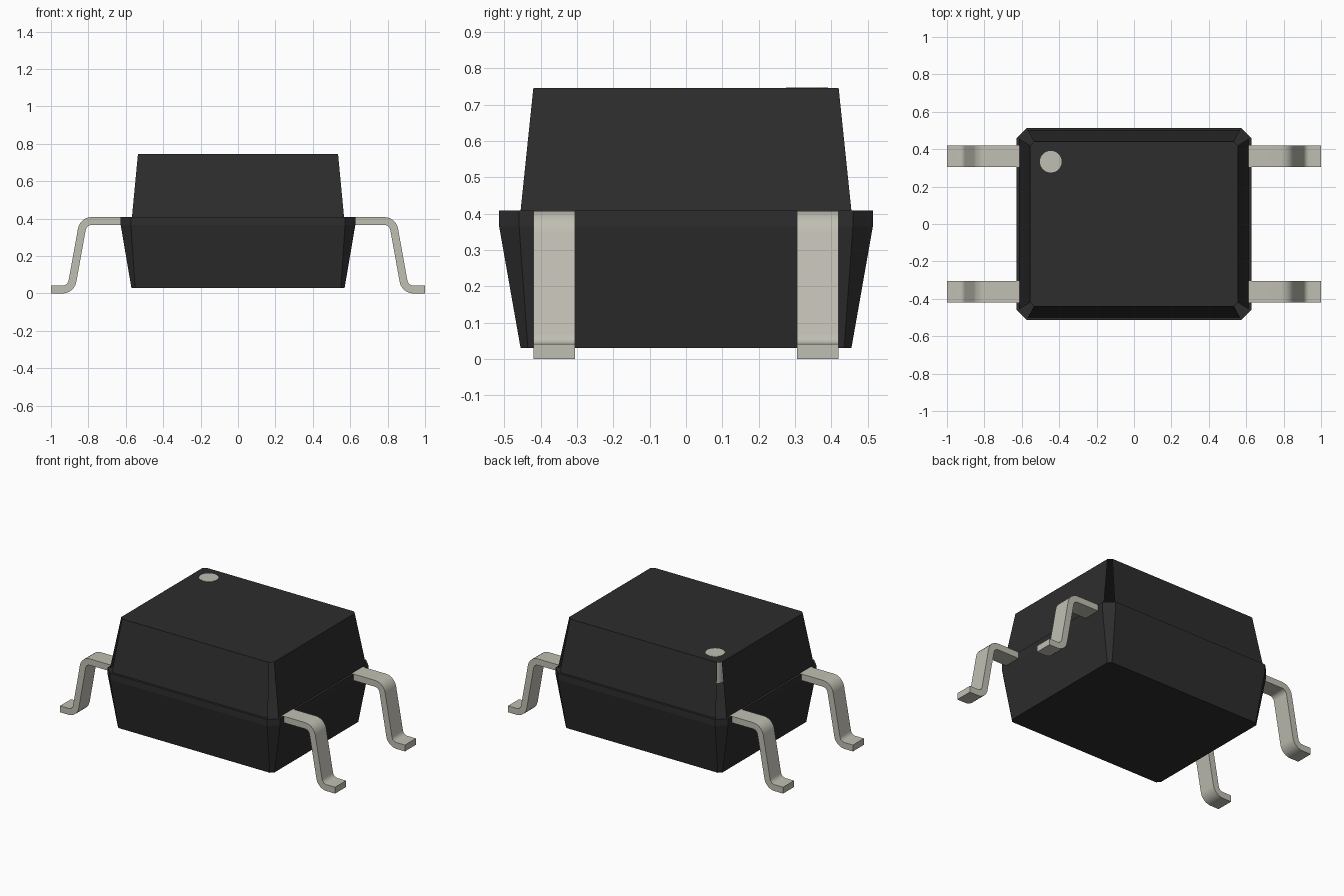
import bpy, bmesh, math
from mathutils import Vector

cube = bpy.data.objects.get("Cube")
if cube:
    bpy.data.objects.remove(cube, do_unlink=True)


def material(name, rgb):
    m = bpy.data.materials.new(name)
    m.use_nodes = True
    m.diffuse_color = (*rgb, 1)
    bsdf = m.node_tree.nodes["Principled BSDF"]
    bsdf.inputs["Base Color"].default_value = (*rgb, 1)
    bsdf.inputs["Roughness"].default_value = 0.6
    return m


BLACK = material("black plastic", (0.026, 0.026, 0.026))
METAL = material("tinned metal", (0.53, 0.52, 0.45))


def finish(bm, name, mat, smooth=False):
    bmesh.ops.recalc_face_normals(bm, faces=bm.faces)
    me = bpy.data.meshes.new(name)
    bm.to_mesh(me)
    bm.free()
    me.materials.append(mat)
    ob = bpy.data.objects.new(name, me)
    bpy.context.collection.objects.link(ob)
    if smooth:
        bpy.ops.object.select_all(action='DESELECT')
        ob.select_set(True)
        bpy.context.view_layer.objects.active = ob
        bpy.ops.object.shade_smooth_by_angle(angle=math.radians(30))
    return ob


def chamfered_block(name, rings, open_corners=False):
    """Loft chamfered rectangles given as (z, half x, half y, chamfer)."""
    bm = bmesh.new()
    loops = []
    for z, hx, hy, c in rings:
        pts = [(hx, -hy + c), (hx, hy - c), (hx - c, hy), (-hx + c, hy),
               (-hx, hy - c), (-hx, -hy + c), (-hx + c, -hy), (hx - c, -hy)]
        loops.append([bm.verts.new((x, y, z)) for x, y in pts])
    for a, b in zip(loops, loops[1:]):
        for i in range(8):
            if open_corners and i % 2:
                continue
            j = (i + 1) % 8
            bm.faces.new((a[i], a[j], b[j], b[i]))
    bm.faces.new(loops[0][::-1])
    bm.faces.new(loops[-1])
    return finish(bm, name, BLACK)


# Body halves: the lower one ends in a thin upright lip, the upper has slit corners
chamfered_block("lower_body", [(0.03, 0.57, 0.455, 0.02),
                               (0.365, 0.627, 0.514, 0.055),
                               (0.408, 0.627, 0.514, 0.055)])
chamfered_block("upper_body", [(0.4085, 0.612, 0.50, 0.045),
                               (0.745, 0.555, 0.44, 0.02)], open_corners=True)

# Pin-one marker, a plug sunk into the top
bm = bmesh.new()
bmesh.ops.create_cone(bm, cap_ends=True, segments=32, radius1=0.058,
                      radius2=0.058, depth=0.18)
bmesh.ops.translate(bm, verts=bm.verts, vec=(-0.445, 0.333, 0.657))
finish(bm, "pin_one_marker", METAL, True)


def lead_outline(t, r, steps=6):
    """Both sides of a bent strip of thickness t and mean bend radius r."""
    a, b, c, d = (Vector(p) for p in
                  ((0.60, 0.3878), (0.827, 0.3878), (0.893, 0.021), (1.0, 0.021)))
    upper, lower = [], []

    def add(p, n):
        upper.append(p + n * t / 2)
        lower.append(p - n * t / 2)

    up = Vector((0, 1))
    slope = (c - b).normalized()
    turn = math.acos(slope.x)
    cut = r * math.tan(turn / 2)
    add(a, up)
    top_centre = Vector((b.x - cut, b.y - r))
    foot_centre = Vector((c.x + cut, c.y + r))
    for i in range(steps + 1):
        w = turn * i / steps
        n = Vector((math.sin(w), math.cos(w)))
        add(top_centre + n * r, n)
    for i in range(steps, -1, -1):
        w = turn * i / steps
        n = Vector((math.sin(w), math.cos(w)))
        add(foot_centre - n * r, n)
    add(d, up)
    return upper, lower


def lead(name, side, y0, y1):
    upper, lower = lead_outline(0.042, 0.054)
    bm = bmesh.new()
    sections = []
    for u, l in zip(upper, lower):
        sections.append([bm.verts.new((side * p.x, y, p.y)) for p, y in
                         ((u, y0), (u, y1), (l, y1), (l, y0))])
    for a, b in zip(sections, sections[1:]):
        for i in range(4):
            j = (i + 1) % 4
            bm.faces.new((a[i], a[j], b[j], b[i]))
    bm.faces.new(sections[0])
    bm.faces.new(sections[-1])
    finish(bm, name, METAL, True)


# Four gull-wing leads
for side, side_name in ((1, "left"), (-1, "right")):
    lead("front_" + side_name + "_lead", side, -0.42, -0.306)
    lead("back_" + side_name + "_lead", side, 0.306, 0.42)
